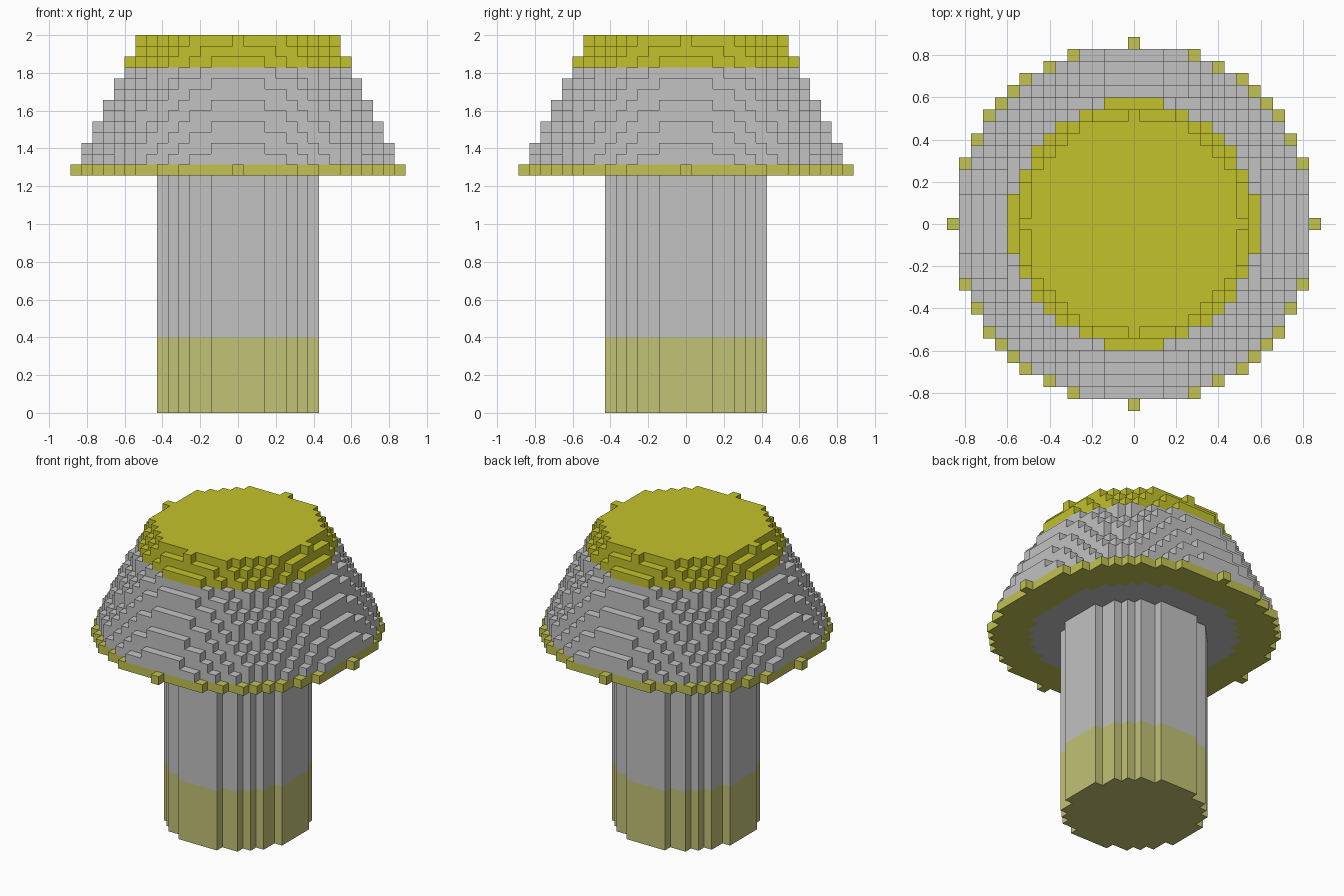
import bpy
import bmesh
from mathutils import Vector

if "Cube" in bpy.data.objects:
    bpy.data.objects.remove(bpy.data.objects["Cube"], do_unlink=True)

U = 2 / 35  # edge length of one block


def material(name, color):
    m = bpy.data.materials.new(name)
    m.use_nodes = True
    m.diffuse_color = (*color, 1)
    bsdf = m.node_tree.nodes["Principled BSDF"]
    bsdf.inputs["Base Color"].default_value = (*color, 1)
    bsdf.inputs["Roughness"].default_value = 0.8
    return m


grey = material("light grey", (0.54, 0.54, 0.54))
bright = material("bright yellow", (0.54, 0.54, 0.025))
medium = material("medium yellow", (0.54, 0.54, 0.085))
pale = material("pale yellow", (0.54, 0.54, 0.18))


def disc(radius, inner=0):
    """Block cells of a stepped disc, or of a ring if inner is given."""
    n = range(-16, 17)
    return {(i, j) for i in n for j in n
            if inner ** 2 <= i * i + j * j <= radius ** 2}


# Outward direction, then the face's corners counter-clockwise from outside
SIDES = (
    ((1, 0, 0), ((1, 0, 0), (1, 1, 0), (1, 1, 1), (1, 0, 1))),
    ((-1, 0, 0), ((0, 1, 0), (0, 0, 0), (0, 0, 1), (0, 1, 1))),
    ((0, 1, 0), ((1, 1, 0), (0, 1, 0), (0, 1, 1), (1, 1, 1))),
    ((0, -1, 0), ((0, 0, 0), (1, 0, 0), (1, 0, 1), (0, 0, 1))),
    ((0, 0, 1), ((0, 0, 1), (1, 0, 1), (1, 1, 1), (0, 1, 1))),
    ((0, 0, -1), ((0, 1, 0), (1, 1, 0), (1, 0, 0), (0, 0, 0))),
)


def block_part(name, layers, bottom, mat, height=1):
    """Outer shell of stacked block layers, each layer a set of cells."""
    cells = {(i, j, k) for k, layer in enumerate(layers) for i, j in layer}
    bm = bmesh.new()
    verts = {}

    def vert(p):
        if p not in verts:
            x, y, z = p
            verts[p] = bm.verts.new(
                Vector((x - 0.5, y - 0.5, bottom + z * height)) * U)
        return verts[p]

    for c in sorted(cells):
        for step, corners in SIDES:
            if tuple(a + b for a, b in zip(c, step)) not in cells:
                bm.faces.new([vert(tuple(a + b for a, b in zip(c, q)))
                              for q in corners])
    # Merge coplanar squares into larger flat faces
    bmesh.ops.dissolve_limit(bm, angle_limit=0.01, verts=bm.verts[:],
                             edges=bm.edges[:])
    mesh = bpy.data.meshes.new(name)
    bm.to_mesh(mesh)
    bm.free()
    mesh.materials.append(mat)
    obj = bpy.data.objects.new(name, mesh)
    bpy.context.collection.objects.link(obj)
    return obj


def slope(k):
    """Disc of the tapering cap, k layers above the brim."""
    return disc(15.25 - 0.5 * k)


# Stem: a coloured foot with the plain shaft above it
block_part("stem_foot", [disc(7.5)], 0, pale, 7)
block_part("stem_shaft", [disc(7.5)], 7, grey, 15)

# Brim ring around the plain underside of the cap
block_part("brim_ring", [disc(15, 10.99)], 22, medium)
block_part("cap_underside", [disc(10.98)], 22, grey)

# Stepped cap and its coloured crown
block_part("cap_slope", [slope(k) for k in range(1, 10)], 23, grey)
block_part("cap_crown", [slope(10), slope(11), disc(9)], 32, bright)
